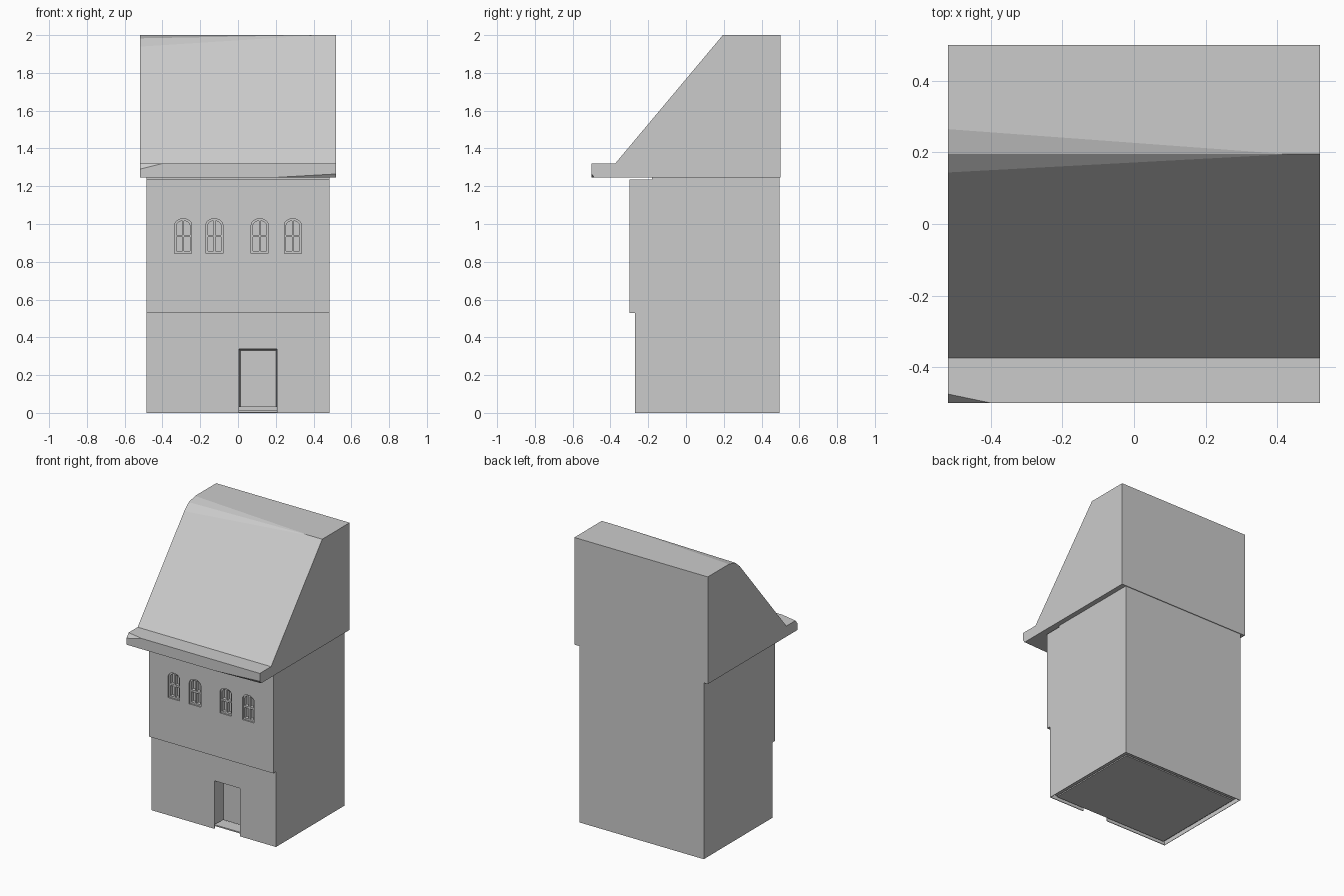
import bpy, bmesh
from math import sin, cos, pi
from mathutils import Vector

cube = bpy.data.objects.get("Cube")
if cube:
    bpy.data.objects.remove(cube, do_unlink=True)

GREY = (0.6, 0.6, 0.6, 1)
mat = bpy.data.materials.new("plain grey")
mat.use_nodes = True
mat.diffuse_color = GREY
mat.node_tree.nodes["Principled BSDF"].inputs["Base Color"].default_value = GREY


def add_prism(bm, near, far):
    """Solid between two matching loops of points."""
    a = [bm.verts.new(p) for p in near]
    b = [bm.verts.new(p) for p in far]
    bm.faces.new(a)
    bm.faces.new(b[::-1])
    for i in range(len(a)):
        j = (i + 1) % len(a)
        bm.faces.new((a[j], a[i], b[i], b[j]))


def finish(name, bm):
    bmesh.ops.recalc_face_normals(bm, faces=bm.faces)
    mesh = bpy.data.meshes.new(name)
    bm.to_mesh(mesh)
    bm.free()
    mesh.materials.append(mat)
    obj = bpy.data.objects.new(name, mesh)
    bpy.context.collection.objects.link(obj)
    return obj


def side_profile(points, half):
    """Extrude a y-z outline across the width."""
    bm = bmesh.new()
    add_prism(bm, [(-half, y, z) for y, z in points], [(half, y, z) for y, z in points])
    return bm


def front_prism(bm, points, y0, y1):
    """Extrude an x-z outline in depth."""
    add_prism(bm, [(x, y0, z) for x, z in points], [(x, y1, z) for x, z in points])


def carve(target, bm):
    """Cut a solid out of the target and drop the cutter."""
    cutter = finish("cutter", bm)
    cutter.hide_render = True
    mod = target.modifiers.new("cut", 'BOOLEAN')
    mod.operation, mod.solver, mod.object = 'DIFFERENCE', 'EXACT', cutter
    graph = bpy.context.evaluated_depsgraph_get()
    mesh = bpy.data.meshes.new_from_object(target.evaluated_get(graph))
    target.modifiers.clear()
    target.data = mesh
    bpy.data.objects.remove(cutter, do_unlink=True)


def rect(x0, x1, z0, z1):
    return [(x0, z0), (x1, z0), (x1, z1), (x0, z1)]


def arch(half, z0, spring, rise, start, end, steps=6):
    """Elliptical arch outline between two angles."""
    top = []
    for i in range(steps + 1):
        t = start + (end - start) * i / steps
        top.append((half * cos(t), spring + rise * sin(t)))
    return top


# Walls with an overhanging upper storey
walls = finish("walls", side_profile(
    [(-.27, 0), (-.27, .53), (-.30, .53), (-.30, 1.235), (-.18, 1.235),
     (-.18, 1.26), (.495, 1.26), (.495, 0)], .485))

# Doorway with slightly tapered jambs
bm = bmesh.new()
add_prism(bm, [(x, -.35, z) for x, z in rect(.0, .21, -.05, .345)],
          [(x, -.18, z) for x, z in rect(.012, .202, -.05, .33)])
carve(walls, bm)

# Arched windows: shallow frame recess, then four deeper panes each
WINDOWS = (-.29, -.125, .115, .29)
frames, panes = bmesh.new(), bmesh.new()
for cx in WINDOWS:
    outline = [(-.045, .845), (.045, .845)] + arch(.045, 0, .995, .033, 0, pi, 10)
    front_prism(frames, [(cx + x, z) for x, z in outline], -.35, -.29)
    for side in (-1, 1):
        lower = rect(.005, .035, .857, .93)
        upper = [(.005, .943), (.035, .943)] + arch(.035, 0, .992, .025, 0, pi * .455)
        for pane in (lower, upper):
            front_prism(panes, [(cx + side * x, z) for x, z in pane], -.35, -.265)
carve(walls, frames)
carve(walls, panes)

# Hollow underside with an inset floor
bm = bmesh.new()
add_prism(bm, [(x, y, -.05) for x, y in rect(-.482, .482, -.265, .492)],
          [(x, y, .03) for x, y in rect(-.482, .482, -.265, .492)])
carve(walls, bm)
bm = bmesh.new()
add_prism(bm, [(x, y, .003) for x, y in rect(-.45, .45, -.24, .46)],
          [(x, y, .012) for x, y in rect(-.45, .45, -.24, .46)])
finish("floor", bm)

# Steep roof with a flat top and a front eave
roof = side_profile([(-.5, 1.245), (-.5, 1.32), (-.375, 1.32),
                     (.195, 2), (.5, 2), (.5, 1.245)], .52)


def chip(bm, a, b, c):
    """Slice off the corner outside the plane through three points."""
    a, b, c = Vector(a), Vector(b), Vector(c)
    n = (b - a).cross(c - a).normalized()
    if n.dot(Vector((0, .2, 1.5)) - a) > 0:
        n = -n
    geom = bm.verts[:] + bm.edges[:] + bm.faces[:]
    bmesh.ops.bisect_plane(bm, geom=geom, dist=1e-5, plane_co=a, plane_no=n, clear_outer=True)
    bmesh.ops.holes_fill(bm, edges=[e for e in bm.edges if e.is_boundary], sides=0)


# Worn ridge and chipped eave corners
chip(roof, (-.52, .265, 2), (-.52, .195, 1.983), (.43, .195, 2))
chip(roof, (-.52, .195, 1.983), (-.52, .145, 1.94), (.43, .195, 2))
chip(roof, (-.52, -.475, 1.32), (-.52, -.5, 1.29), (-.4, -.5, 1.32))
chip(roof, (.52, -.5, 1.265), (.52, -.485, 1.245), (.17, -.5, 1.245))
finish("roof", roof)
